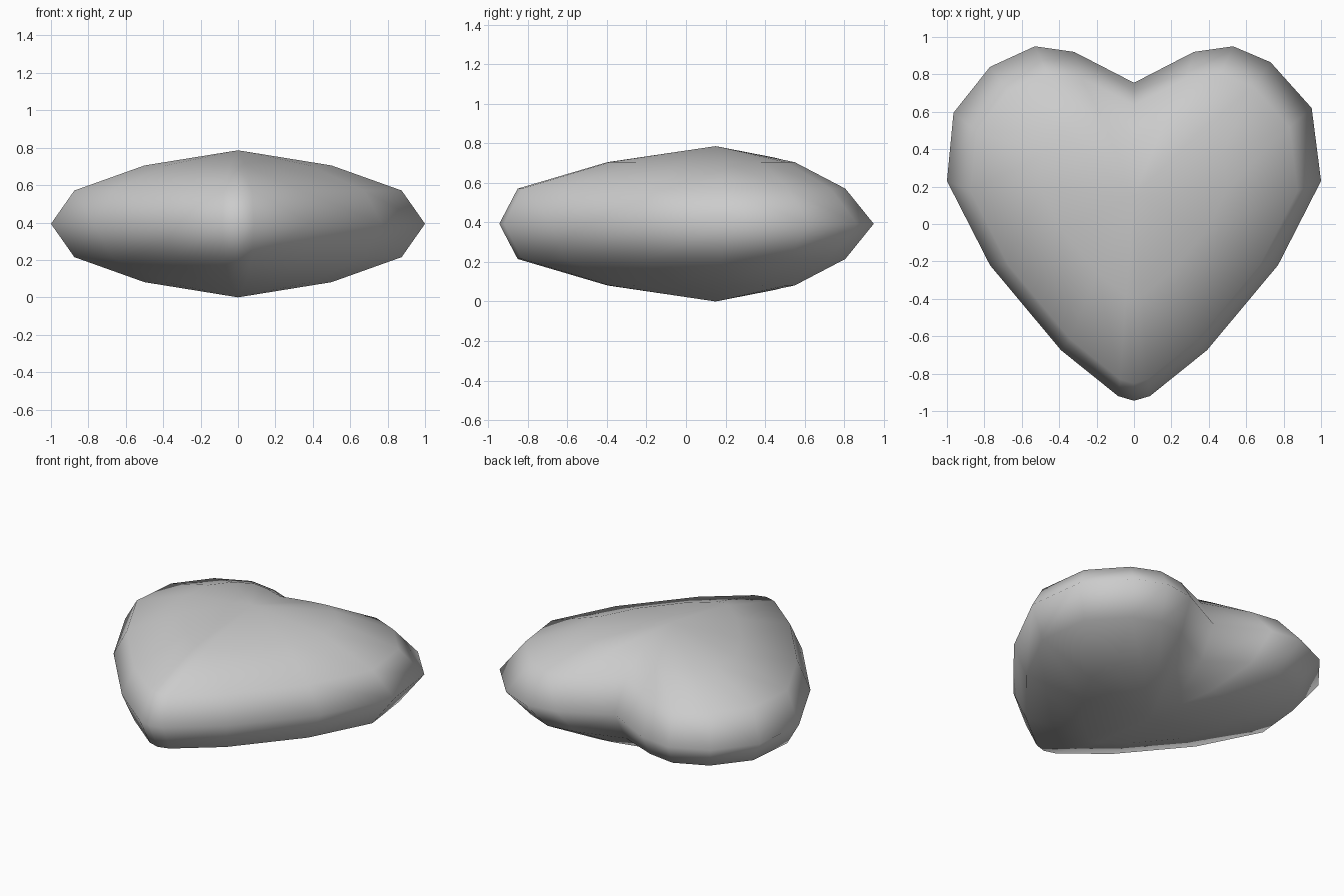
import bpy, bmesh

if "Cube" in bpy.data.objects:
    bpy.data.objects.remove(bpy.data.objects["Cube"])

# Heart outline at the widest level, counter-clockwise from the tip
outline = [(0, -0.945), (0.085, -0.92), (0.39, -0.675), (0.77, -0.22), (1.0, 0.23),
           (0.95, 0.62), (0.73, 0.865), (0.53, 0.95), (0.32, 0.92), (0, 0.755),
           (-0.32, 0.92), (-0.53, 0.95), (-0.77, 0.84), (-0.965, 0.595), (-1.0, 0.23),
           (-0.77, -0.22), (-0.39, -0.675), (-0.085, -0.92)]
MID = 0.393
NOTCH = 9
# Nested rings: scale, scaling centre y, height above middle, extra height at notch
rings = [(0.5, 0.15, 0.312, 0.022), (0.875, -0.2, 0.178, 0.025)]

bm = bmesh.new()


def ring(scale, cy, h, extra, side):
    return [bm.verts.new((x * scale, cy + (y - cy) * scale,
                          MID + side * (h + (extra if i == NOTCH else 0))))
            for i, (x, y) in enumerate(outline)]


# Pillow both sides from the outline up to a single apex
edge = ring(1, 0, 0, 0, 1)
n = len(edge)
for side in (1, -1):
    apex = bm.verts.new((0, 0.15, MID + side * MID))
    levels = [ring(*r, side) for r in rings] + [edge]
    for i in range(n):
        j = (i + 1) % n
        bm.faces.new((apex, levels[0][i], levels[0][j]))
        for a, b in zip(levels, levels[1:]):
            bm.faces.new((a[i], b[i], b[j], a[j]))

bmesh.ops.recalc_face_normals(bm, faces=bm.faces)
for f in bm.faces:
    f.smooth = True
mesh = bpy.data.meshes.new("heart")
bm.to_mesh(mesh)
bm.free()
bpy.context.collection.objects.link(bpy.data.objects.new("heart", mesh))
